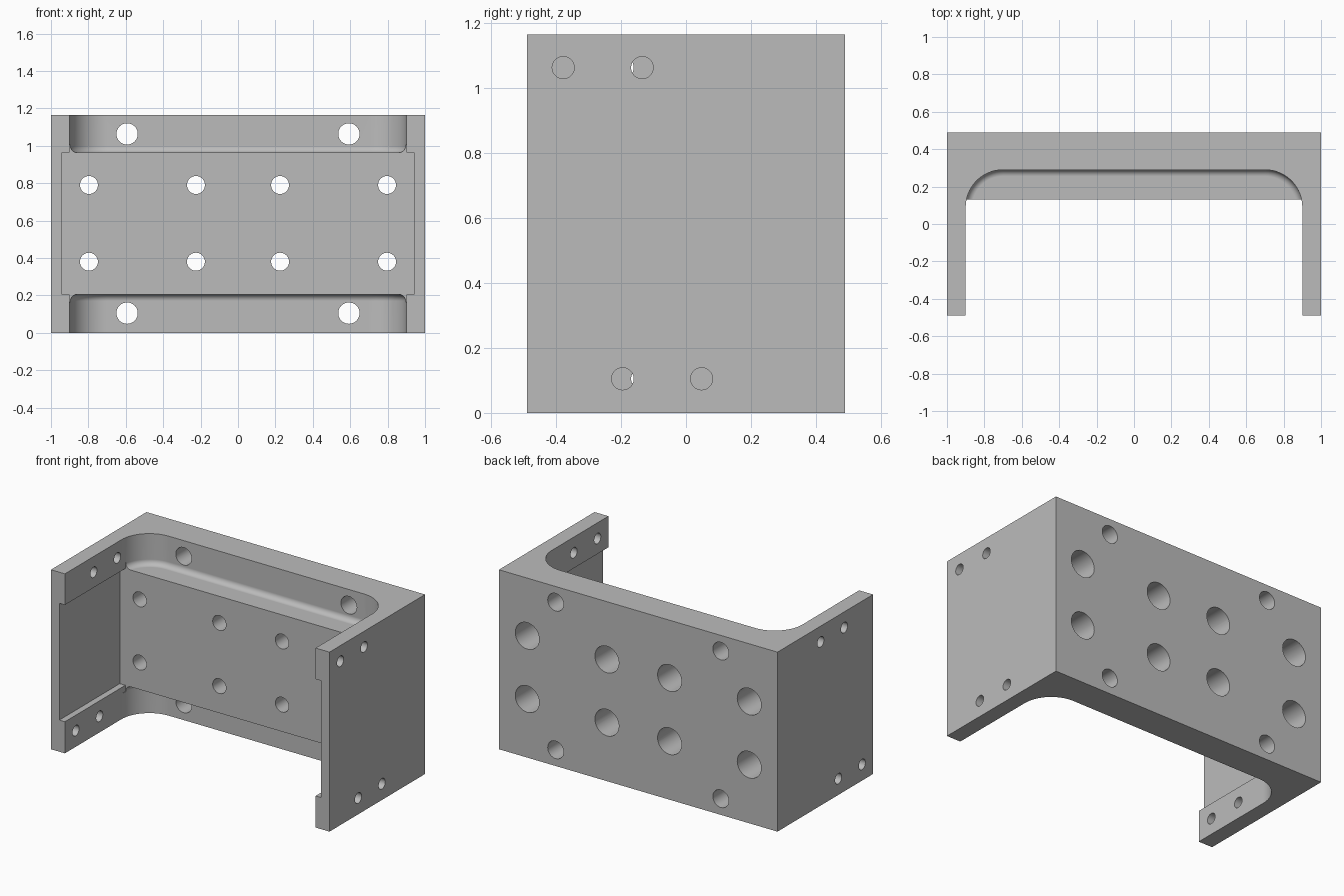
import bpy, bmesh, math
from mathutils import Matrix

if "Cube" in bpy.data.objects:
    bpy.data.objects.remove(bpy.data.objects["Cube"])

H, D = 1.165, 0.49            # height, half depth
Z0, Z1 = 0.205, 0.963         # bottom and top of the thick middle block

grey = bpy.data.materials.new("plain grey")
grey.diffuse_color = (0.5, 0.5, 0.5, 1)
grey.use_nodes = True
grey.node_tree.nodes["Principled BSDF"].inputs["Base Color"].default_value = grey.diffuse_color


def make(name, bm):
    bmesh.ops.recalc_face_normals(bm, faces=bm.faces)
    me = bpy.data.meshes.new(name)
    bm.to_mesh(me)
    bm.free()
    me.materials.append(grey)
    ob = bpy.data.objects.new(name, me)
    bpy.context.collection.objects.link(ob)
    return ob


def box(name, x, y0, y1, z0, z1):
    bm = bmesh.new()
    bmesh.ops.create_cube(bm, size=1)
    for v in bm.verts:
        v.co = (v.co.x * 2 * x, (y0 + y1) / 2 + v.co.y * (y1 - y0),
                (z0 + z1) / 2 + v.co.z * (z1 - z0))
    return make(name, bm)


def cylinder(name, centre, r, length, axis):
    rot = Matrix.Rotation(math.pi / 2, 4, 'X' if axis == 'Y' else 'Y')
    bm = bmesh.new()
    bmesh.ops.create_cone(bm, cap_ends=True, segments=40, radius1=r, radius2=r,
                          depth=length, matrix=Matrix.Translation(centre) @ rot)
    return make(name, bm)


def outline(inset):
    """Recess outline with two rounded back corners."""
    r, cx, cy, n = 0.2 - inset, 0.7, 0.09, 16
    arc = [(cx + r * math.cos(a), cy + r * math.sin(a))
           for a in (math.pi / 2 * i / n for i in range(n + 1))]
    right = [(0.9 - inset, -1)] + arc
    return right + [(-x, y) for x, y in reversed(right)]


def recess(name, z, direction):
    """Open recess whose floor meets the wall in a small fillet."""
    f, n = 0.035, 8
    levels = []
    for i in range(n + 1):
        a = math.pi / 2 * i / n
        levels.append((f * (1 - math.sin(a)), f * (1 - math.cos(a))))
    levels.append((0, 0.5))
    bm = bmesh.new()
    rings = [[bm.verts.new((x, y, z + direction * h)) for x, y in outline(ins)]
             for ins, h in levels]
    for a, b in zip(rings, rings[1:]):
        for i in range(len(a)):
            j = (i + 1) % len(a)
            bm.faces.new((a[i], a[j], b[j], b[i]))
    bm.faces.new(rings[0])
    bm.faces.new(rings[-1])
    return make(name, bm)


# Solid block that the bracket is milled from
bracket = box("bracket", 1, -D, D, 0, H)

# Milled pockets: side pockets, front opening, upper and lower recess
cutters = [box("side_pocket", 0.94, -1, 0.13, Z0, Z1),
           box("front_opening", 0.9, -1, 0.13, Z0 - 0.04, Z1 + 0.04),
           recess("upper_recess", Z1, 1),
           recess("lower_recess", Z0, -1)]

# Back wall holes: counterbored ones in the block, plain ones in the flanges
for s in (-1, 1):
    for z in (0.38, 0.79):
        for x in (0.225, 0.797):
            cutters.append(cylinder("bolt_hole", (s * x, 0.3, z), 0.048, 0.8, 'Y'))
            cutters.append(cylinder("counterbore", (s * x, 0.5, z), 0.086, 0.5, 'Y'))
    for z in (0.105, 1.063):
        cutters.append(cylinder("flange_hole", (s * 0.593, 0.4, z), 0.057, 0.5, 'Y'))

# Arm holes: the pattern is turned upside down on the other arm
for s in (-1, 1):
    for front_pair, z in ((True, 1.063 if s > 0 else 0.105),
                          (False, 0.105 if s > 0 else 1.063)):
        for y in ((-0.378, -0.135) if front_pair else (-0.195, 0.048)):
            cutters.append(cylinder("arm_hole", (s * 0.95, y, z), 0.034, 0.3, 'X'))

# Cut everything out and drop the cutters
bpy.context.view_layer.objects.active = bracket
bracket.select_set(True)
for c in cutters:
    mod = bracket.modifiers.new("cut", 'BOOLEAN')
    mod.operation, mod.solver, mod.object = 'DIFFERENCE', 'EXACT', c
    bpy.ops.object.modifier_apply(modifier=mod.name)
    bpy.data.objects.remove(c)

# Smooth fillets and bores, flat walls
bpy.ops.object.shade_smooth_by_angle(angle=math.radians(30))
wn = bracket.modifiers.new("flat_walls", 'WEIGHTED_NORMAL')
wn.keep_sharp = True
